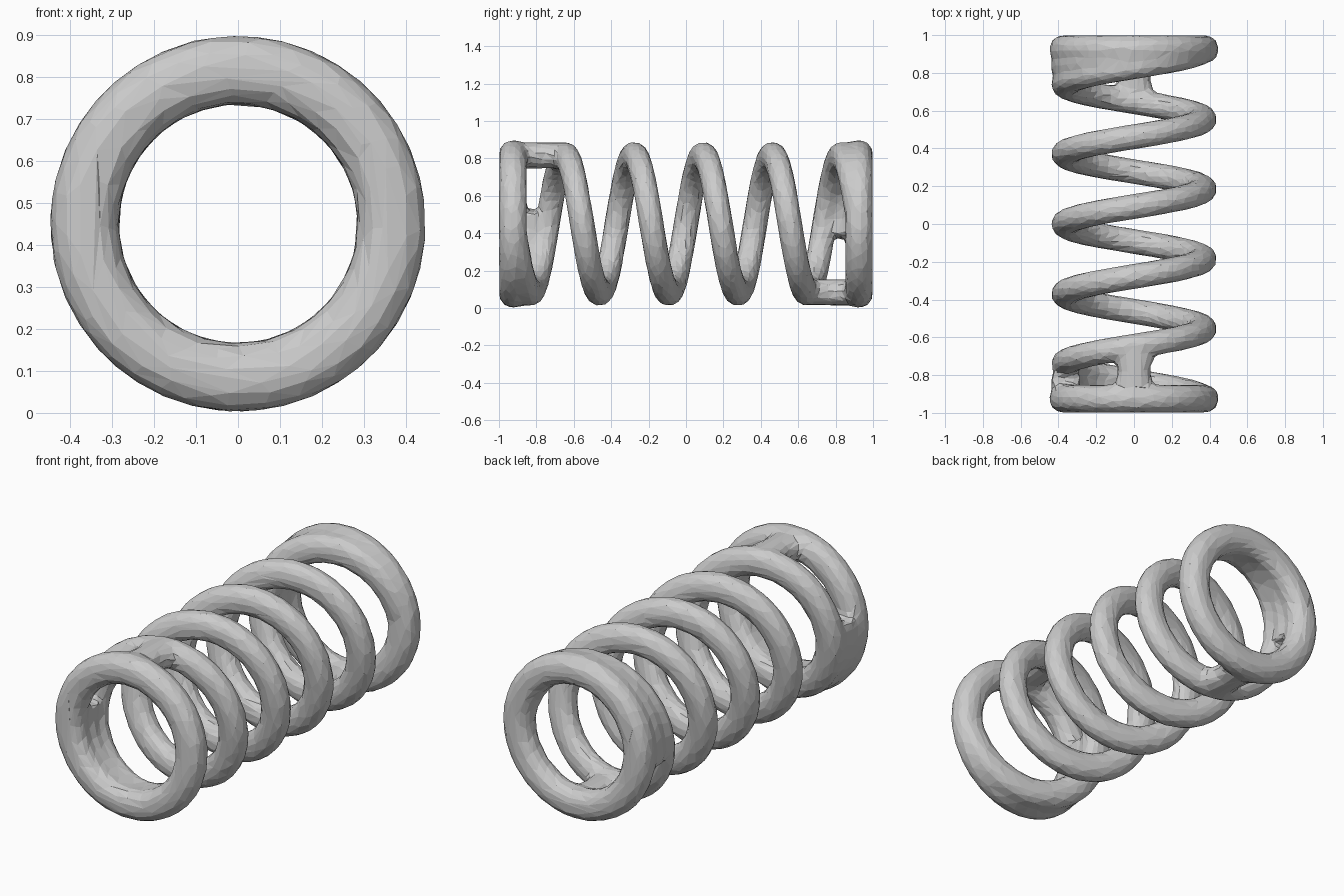
import bpy, bmesh
from math import sin, cos, pi, copysign

if "Cube" in bpy.data.objects:
    bpy.data.objects.remove(bpy.data.objects["Cube"])

CZ, PITCH, END = 0.45, 0.37, 0.925
bm = bmesh.new()


def section(n=16, p=0.9):
    """Unit, slightly squared round section."""
    pts = []
    for i in range(n):
        c, s = cos(2 * pi * i / n), sin(2 * pi * i / n)
        pts.append((copysign(abs(c) ** p, c), copysign(abs(s) ** p, s)))
    return pts


def skin(rings, closed=False):
    """Join successive loops of points into a tube."""
    loops = [[bm.verts.new(p) for p in r] for r in rings]
    n = len(loops[0])
    pairs = list(zip(loops, loops[1:]))
    if closed:
        pairs.append((loops[-1], loops[0]))
    else:
        bm.faces.new(loops[0][::-1])
        bm.faces.new(loops[-1])
    for a, b in pairs:
        for i in range(n):
            j = (i + 1) % n
            bm.faces.new((a[i], a[j], b[j], b[i]))


def coil(t0, t1, y_of, radius, radial, axial, closed=False):
    """Tube wound about the y axis from turn t0 to t1 (turn 0 is at -x)."""
    steps = max(4, int(abs(t1 - t0) * 56))
    rings = []
    for k in range(steps + (0 if closed else 1)):
        t = t0 + (t1 - t0) * k / steps
        a = 2 * pi * t
        rings.append([(-(radius + radial * u) * cos(a), y_of(t) + axial * v,
                       CZ + (radius + radial * u) * sin(a)) for u, v in section()])
    skin(rings, closed)


# open spring winding
coil(-2.5, 2.5, lambda t: PITCH * t, 0.360, 0.078, 0.067)

for s in (-1, 1):
    # flat end ring
    coil(0, 1, lambda t: s * END, 0.366, 0.083, 0.075, closed=True)
    # web where the last turn runs into the ring
    coil(s * 1.97, s * 2.35, lambda t: (PITCH * t + s * END) / 2, 0.363, 0.078, 0.068)
    # short bridge between ring and first free turn
    rings = []
    for y, flare in ((0.93, 1.2), (0.85, 1.1), (0.78, 0.95), (0.72, 1.1), (0.65, 1.2)):
        rings.append([(0.09 * flare * u, s * y, CZ - s * 0.366 + 0.07 * v)
                      for u, v in section()])
    skin(rings)

bmesh.ops.recalc_face_normals(bm, faces=bm.faces)
mesh = bpy.data.meshes.new("coil_spring")
bm.to_mesh(mesh)
bm.free()
spring = bpy.data.objects.new("coil_spring", mesh)
bpy.context.collection.objects.link(spring)

# fuse the parts, soften the joints, then reduce to coarse flat facets
m = spring.modifiers.new("fuse", 'REMESH')
m.mode = 'VOXEL'
m.voxel_size = 0.018
m = spring.modifiers.new("soften", 'SMOOTH')
m.factor = 0.5
m.iterations = 4
m = spring.modifiers.new("facet", 'DECIMATE')
m.ratio = 0.1

bpy.context.view_layer.objects.active = spring
spring.select_set(True)
bpy.ops.object.convert(target='MESH')
bpy.ops.object.shade_flat()
